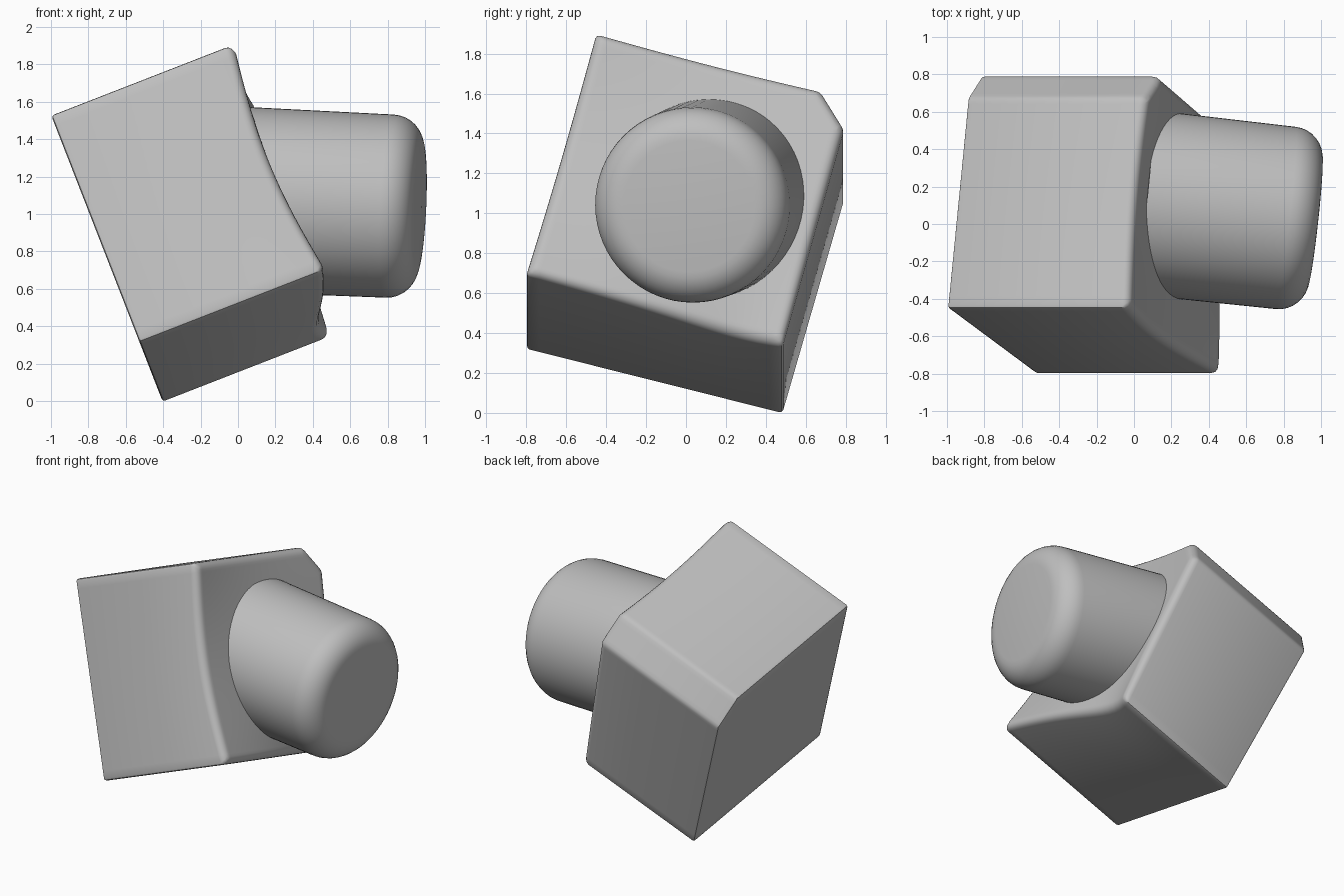
import bpy, bmesh, math
from mathutils import Vector, Matrix

cube = bpy.data.objects.get("Cube")
if cube:
    bpy.data.objects.remove(cube, do_unlink=True)

# Single matte grey
grey = bpy.data.materials.new("light_grey")
grey.use_nodes = True
COLOR = (0.52, 0.52, 0.52, 1)
grey.diffuse_color = COLOR
bsdf = next(n for n in grey.node_tree.nodes if n.type == 'BSDF_PRINCIPLED')
bsdf.inputs["Base Color"].default_value = COLOR
bsdf.inputs["Roughness"].default_value = 0.8


def finish(bm, name, matrix, angle):
    """Turn a bmesh into a shaded, coloured object."""
    bmesh.ops.recalc_face_normals(bm, faces=bm.faces)
    mesh = bpy.data.meshes.new(name)
    bm.to_mesh(mesh)
    bm.free()
    mesh.materials.append(grey)
    mesh.transform(matrix)
    obj = bpy.data.objects.new(name, mesh)
    bpy.context.collection.objects.link(obj)
    bpy.ops.object.select_all(action='DESELECT')
    obj.select_set(True)
    bpy.context.view_layer.objects.active = obj
    bpy.ops.object.shade_smooth_by_angle(angle=math.radians(angle))
    return obj


# Tilted block: local x across, y down the front, z towards the back
WIDTH, HEIGHT, DEPTH = 1.02, 1.35, 1.33
U = Vector((0.95, 0.0, 0.37)).normalized()
V = Vector((0.5, -0.35, -1.2))
V = (V - U * V.dot(U)).normalized()
W = U.cross(V)
block_matrix = Matrix((U, V, W)).transposed().to_4x4()
block_matrix.translation = (-1.0, -0.45, 1.53)


def relief(s, t):
    """Wavy height of the side that carries the cylinder."""
    top = 0.03 - 0.01 * s - 0.03 * math.sin(math.pi * s) * (1 - t) ** 2
    low = 0.05 - 0.10 * s - 0.06 * math.sin(math.pi * s ** 3) * t * t
    front_dip = -0.065 * math.sin(math.pi * t) * (1 - s)
    return top * (1 - t) + low * t + front_dip


bm = bmesh.new()
bmesh.ops.create_cube(bm, size=1)
for v in bm.verts:
    v.co = Vector(((v.co.x + 0.5) * WIDTH, (v.co.y + 0.5) * HEIGHT, (v.co.z + 0.5) * DEPTH))

# Chamfer along the upper back edge
chamfer = [e for e in bm.edges if all(v.co.y < 0.01 and v.co.z > DEPTH - 0.01 for v in e.verts)]
bmesh.ops.bevel(bm, geom=chamfer, offset=0.165, segments=1, affect='EDGES')

# Softer rim on the carved side, then tight rounding elsewhere
rim = [e for e in bm.edges if all(v.co.x > WIDTH - 0.001 for v in e.verts)]
bmesh.ops.bevel(bm, geom=rim, offset=0.05, segments=4, profile=0.5, affect='EDGES')
sharp = [e for e in bm.edges if e.calc_face_angle(0) > 0.6]
bmesh.ops.bevel(bm, geom=sharp, offset=0.018, segments=2, profile=0.5, affect='EDGES')

# Slice into a grid and shape the carved side
for axis, length in ((1, HEIGHT), (2, DEPTH)):
    normal = Vector((0, 0, 0))
    normal[axis] = 1
    for i in range(1, 20):
        bmesh.ops.bisect_plane(bm, geom=bm.verts[:] + bm.edges[:] + bm.faces[:],
                               plane_co=normal * length * i / 20, plane_no=normal)
for v in bm.verts:
    if v.co.x > WIDTH * 0.8:
        s = min(max(v.co.z / DEPTH, 0), 1)
        t = min(max(v.co.y / HEIGHT, 0), 1)
        v.co.x += relief(s, t)
finish(bm, "block", block_matrix, 40)

# Round cylinder with a filleted end: lathe a profile about local z
RADIUS, FILLET, LENGTH, SIDES = 0.49, 0.16, 0.93, 64
profile = [(0, 0), (RADIUS + 0.005, 0)]
for i in range(9):
    a = math.pi / 2 * i / 8
    profile.append((RADIUS - FILLET + FILLET * math.cos(a), LENGTH - FILLET + FILLET * math.sin(a)))
profile.append((0, LENGTH + 0.01))
bm = bmesh.new()
pts = [bm.verts.new((r, 0, z)) for r, z in profile]
edges = [bm.edges.new(pair) for pair in zip(pts, pts[1:])]
bmesh.ops.spin(bm, geom=pts + edges, cent=(0, 0, 0), axis=(0, 0, 1),
               angle=2 * math.pi, steps=SIDES, use_merge=True)
bmesh.ops.remove_doubles(bm, verts=bm.verts, dist=0.0005)

axis_dir = Vector((1, -0.11, -0.045)).normalized()
end_centre = Vector((0.97, 0.015, 1.035))
cyl_matrix = axis_dir.to_track_quat('Z', 'Y').to_matrix().to_4x4()
cyl_matrix.translation = end_centre - axis_dir * LENGTH
finish(bm, "side_cylinder", cyl_matrix, 40)
